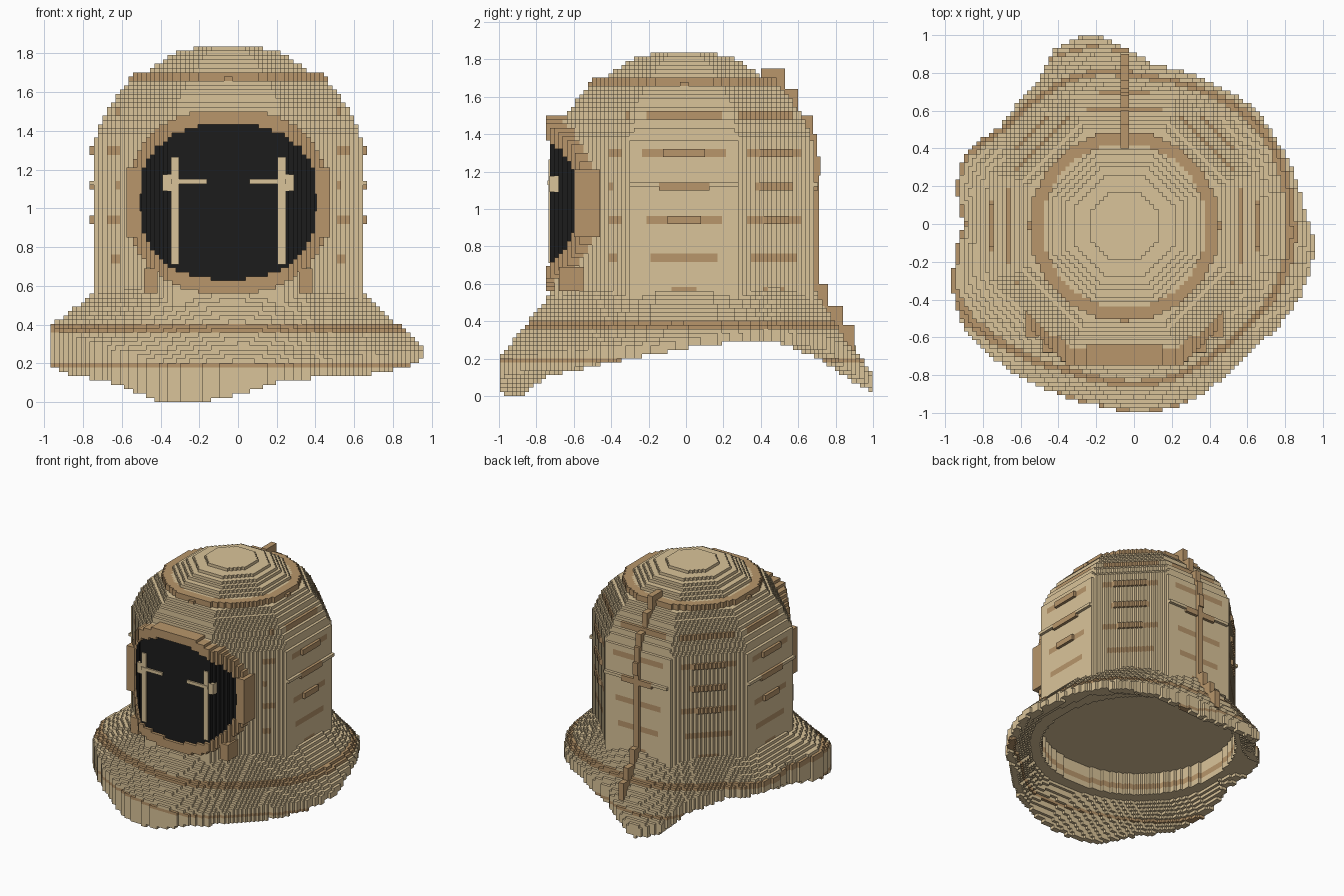
import bpy
import math

cube = bpy.data.objects.get("Cube")
if cube:
    bpy.data.objects.remove(cube)


def material(name, rgb):
    mat = bpy.data.materials.new(name)
    mat.use_nodes = True
    colour = (*rgb, 1)
    mat.diffuse_color = colour
    mat.node_tree.nodes["Principled BSDF"].inputs["Base Color"].default_value = colour
    return mat


MATERIALS = [
    material("sand cloth", (0.7, 0.55, 0.32)),
    material("brown trim", (0.48, 0.305, 0.147)),
    material("dark opening", (0.012, 0.012, 0.012)),
]
SAND, BROWN, DARK = range(len(MATERIALS))

CELL = 0.0224
CX, CY = -0.05, -0.01
APOTHEM = 0.69
CEILING = 0.5

# Corner offsets of each cell side, keyed by its outward direction
SIDES = {
    (1, 0, 0): ((1, 0, 0), (1, 1, 0), (1, 1, 1), (1, 0, 1)),
    (-1, 0, 0): ((0, 0, 0), (0, 0, 1), (0, 1, 1), (0, 1, 0)),
    (0, 1, 0): ((0, 1, 0), (0, 1, 1), (1, 1, 1), (1, 1, 0)),
    (0, -1, 0): ((0, 0, 0), (1, 0, 0), (1, 0, 1), (0, 0, 1)),
    (0, 0, 1): ((0, 0, 1), (1, 0, 1), (1, 1, 1), (0, 1, 1)),
    (0, 0, -1): ((0, 0, 0), (0, 1, 0), (1, 1, 0), (1, 0, 0)),
}


def add_mesh(name, verts, faces, slots):
    mesh = bpy.data.meshes.new(name)
    mesh.from_pydata(verts, [], faces)
    for mat in MATERIALS:
        mesh.materials.append(mat)
    mesh.polygons.foreach_set("material_index", slots)
    mesh.update()
    obj = bpy.data.objects.new(name, mesh)
    bpy.context.scene.collection.objects.link(obj)
    return obj


def block_part(name, column_rule, z_low, z_high):
    """Fill grid cells where the column's rule gives a colour; keep the skin."""
    cells = {}
    reach = int(1.15 / CELL)
    for i in range(-reach, reach):
        for j in range(-reach, reach):
            rule = column_rule((i + 0.5) * CELL, (j + 0.5) * CELL)
            if rule is None:
                continue
            for k in range(round(z_low / CELL), round(z_high / CELL)):
                colour = rule((k + 0.5) * CELL)
                if colour is not None:
                    cells[i, j, k] = colour
    index, verts, faces, slots = {}, [], [], []
    for (i, j, k), colour in cells.items():
        for (dx, dy, dz), corners in SIDES.items():
            if (i + dx, j + dy, k + dz) in cells:
                continue
            face = []
            for a, b, c in corners:
                key = (i + a, j + b, k + c)
                if key not in index:
                    index[key] = len(verts)
                    verts.append((CX + key[0] * CELL, CY + key[1] * CELL, key[2] * CELL))
                face.append(index[key])
            faces.append(face)
            slots.append(colour)
    return add_mesh(name, verts, faces, slots)


def box(name, x, y, z, colour):
    verts = [(x[a], y[b], z[c]) for a in (0, 1) for b in (0, 1) for c in (0, 1)]
    faces = [[a * 4 + b * 2 + c for a, b, c in side] for side in SIDES.values()]
    return add_mesh(name, verts, faces, [colour] * len(faces))


def lerp_table(table, t):
    """Linear lookup; rows start with the key and end with the values."""
    for low, high in zip(table, table[1:]):
        if low[0] <= t <= high[0]:
            f = (t - low[0]) / max(high[0] - low[0], 1e-6)
            return [a + (b - a) * f for a, b in zip(low[1:], high[1:])]
    return table[-1][1:]


def octagon(x, y):
    """Distance out from the axis, position along the nearest side, side number."""
    step = math.pi / 4
    side = round(math.atan2(y, x) / step)
    c, s = math.cos(side * step), math.sin(side * step)
    return x * c + y * s, y * c - x * s, side


# Hood: eight-sided stepped dome with stitched trim
DOME = [(0.3, APOTHEM), (1.36, APOTHEM), (1.52, 0.62), (1.62, 0.54), (1.7, 0.485),
        (1.705, 0.42), (1.77, 0.33), (1.8, 0.27), (1.835, 0.15)]
# Height, half length of the painted dash, half length of the raised bar
DASHES = [(0.57, 0.07, 0), (0.75, 0.18, 0), (0.94, 0.2, 0.1),
          (1.13, 0.14, 0.14), (1.31, 0.22, 0.12), (1.5, 0.2, 0)]
BACK, FRONT, FRONT_CORNERS = 2, -2, (-1, -3)


def hood(x, y):
    out, along, side = octagon(x, y)
    if out > APOTHEM + 0.05:
        return None
    along, dist = abs(along), math.hypot(x, y)
    # The opening hides all but the outer ends of the front corner dashes
    dashed = side != FRONT and (side not in FRONT_CORNERS or abs(x) > 0.57)

    def rule(z):
        radius = lerp_table(DOME, z)[0]
        colour = SAND
        for height, painted, raised in DASHES:
            if dashed and abs(z - height) < CELL:
                if along < painted and out > radius - 0.05:
                    colour = BROWN
                belt = height == 1.13
                on_belt = belt and side % 2 == 0 and along < 0.28 and z > height
                on_bar = along < raised and (belt or side != BACK)
                if side not in FRONT_CORNERS and (on_belt or on_bar):
                    radius += CELL
        # Rounded crown ring
        if 1.655 < z < 1.7:
            if dist > 0.505:
                return None
            if dist > 0.435:
                colour = BROWN
        return colour if out < radius else None
    return rule


block_part("hood", hood, CEILING, 1.84)


# Face opening and its frame wrap around the front of the hood
def oval(x, z, half_width, half_height):
    return (abs(x) / half_width) ** 2.4 + (abs(z - 1.035) / half_height) ** 2.4 < 1


def face_opening(x, y):
    out = octagon(x, y)[0]
    if y > -0.3 or not 0.5 < out < APOTHEM + 0.03:
        return None
    return lambda z: DARK if oval(x, z, 0.46, 0.4) else None


def opening_frame(x, y):
    out = octagon(x, y)[0]
    if y > -0.3 or not 0.5 < out < APOTHEM + 0.05:
        return None
    return lambda z: BROWN if oval(x, z, 0.52, 0.475) and not oval(x, z, 0.46, 0.4) else None


block_part("face_opening", face_opening, 0.5, 1.6)
block_part("opening_frame", opening_frame, 0.5, 1.6)

# Cape: rim points as x, y, top of the hem, bottom of the hem
RIM = [
    (0.96, -0.13, 0.27, 0.23), (0.9, 0.08, 0.32, 0.27), (0.78, 0.4, 0.36, 0.3),
    (0.65, 0.6, 0.34, 0.27), (0.4, 0.75, 0.32, 0.24), (0.1, 0.84, 0.28, 0.15),
    (-0.08, 0.95, 0.15, 0.08), (-0.25, 1.01, 0.1, 0.03), (-0.42, 0.92, 0.16, 0.08),
    (-0.51, 0.74, 0.3, 0.2), (-0.7, 0.52, 0.36, 0.28), (-0.9, 0.36, 0.4, 0.31),
    (-0.94, 0.2, 0.4, 0.31), (-0.9, 0, 0.4, 0.26), (-0.96, -0.35, 0.4, 0.19),
    (-0.9, -0.55, 0.36, 0.15), (-0.65, -0.78, 0.28, 0.1), (-0.4, -0.9, 0.2, 0),
    (-0.2, -0.96, 0.2, 0), (0.05, -1, 0.2, 0.05), (0.25, -0.96, 0.2, 0.12),
    (0.6, -0.68, 0.24, 0.13), (0.86, -0.42, 0.26, 0.18),
]
HEM = sorted((math.atan2(y - CY, x - CX), math.hypot(x - CX, y - CY), top, low)
             for x, y, top, low in RIM)
TURN = 2 * math.pi
HEM = [(HEM[-1][0] - TURN, *HEM[-1][1:])] + HEM + [(HEM[0][0] + TURN, *HEM[0][1:])]
NECK = 0.72


def cape(x, y):
    dist = math.hypot(x, y)
    rim, top, low = lerp_table(HEM, math.atan2(y, x))
    if not 0.66 < dist < rim:
        return None
    # A flat ledge circles the neck, then the underside drops to the rim
    ledge = max(low, 0.31)
    start = NECK + 0.35 * (rim - NECK)
    fall = min(1, max(0, (dist - start) / (rim - 0.04 - start)))
    under = CEILING if dist < NECK else ledge + (low - ledge) * fall

    def rule(z):
        slope = min(1, (0.58 - z) / (0.58 - top))
        if z < under or dist > APOTHEM + (rim - APOTHEM) * slope:
            return None
        return BROWN if 0.36 < z < 0.4 or 0.17 < z < 0.21 else SAND
    return rule


block_part("cape", cape, 0, 0.58)

# Paired front fittings, mirrored about the hood's axis
for side, sign in (("left", 1), ("right", -1)):
    def across(a, b):
        return sorted((CX + sign * a, CX + sign * b))

    box(side + "_frame_cheek", across(0.455, 0.525), (-0.6, -0.46), (0.85, 1.21), BROWN)
    box(side + "_frame_clip", across(0.365, 0.435), (-0.68, -0.5), (0.56, 0.69), BROWN)
    box(side + "_upright_bar", across(0.255, 0.297), (-0.735, -0.66), (0.71, 1.265), SAND)
    box(side + "_cross_bar", across(0.11, 0.297), (-0.74, -0.7), (1.127, 1.152), SAND)
    box(side + "_bar_hook", across(0.297, 0.34), (-0.73, -0.64), (1.09, 1.175), SAND)

# Back strap: stepped blocks from crown to hem, as bottom, top, outer y
STRAP = [(1.64, 1.75, 0.53), (1.5, 1.64, 0.6), (1.4, 1.5, 0.68), (1.28, 1.4, 0.7),
         (1.18, 1.28, 0.72), (0.6, 1.18, 0.71), (0.48, 0.6, 0.76), (0.38, 0.48, 0.84),
         (0.24, 0.38, 0.9)]
for bottom, top, outer in STRAP:
    depth = 0.13 if top > 0.6 else 0.1
    box("back_strap", (-0.072, -0.026), (outer - depth, outer), (bottom, top), BROWN)
